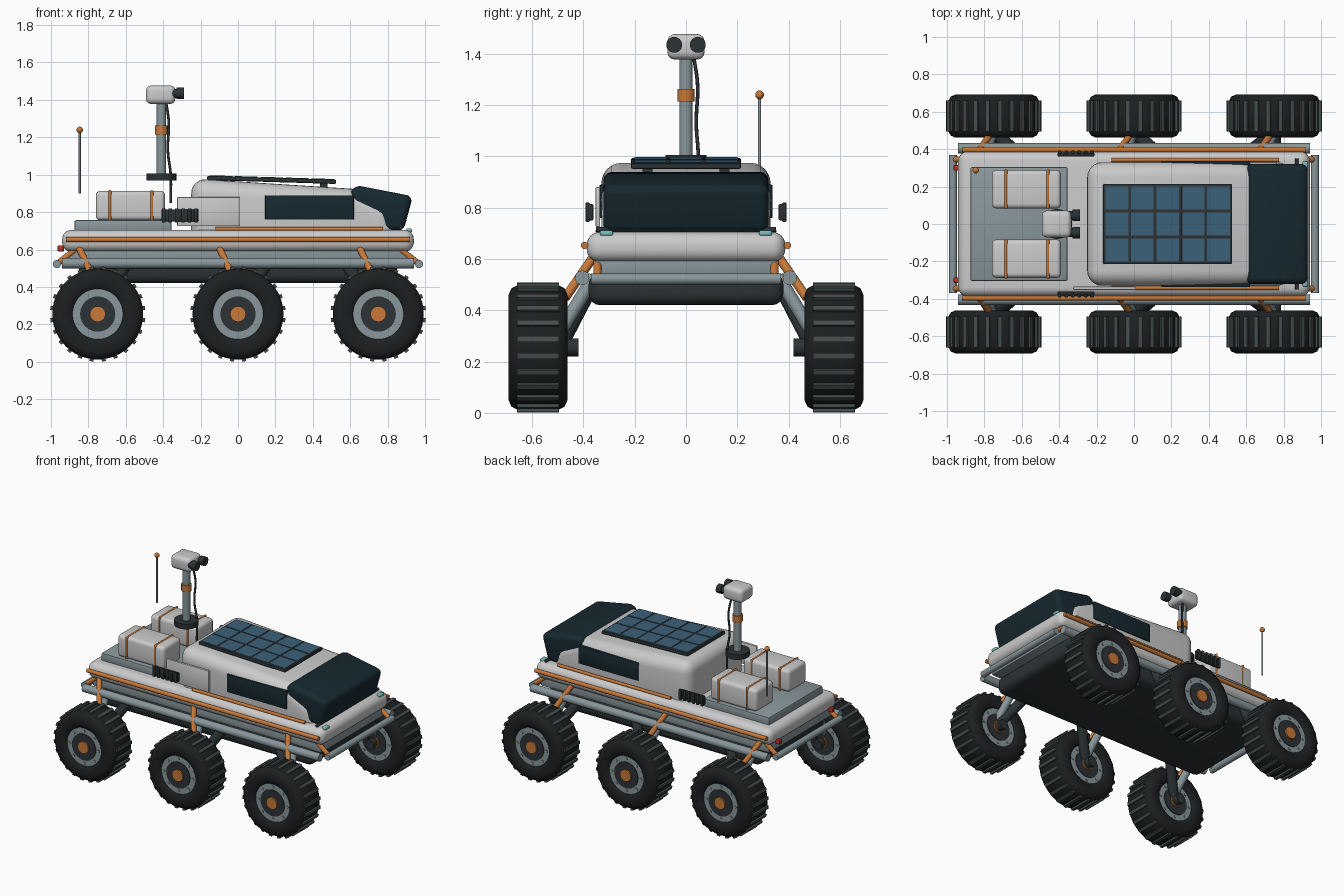
import bpy, bmesh
from math import pi, sin, cos, radians
from mathutils import Vector, Matrix

if "Cube" in bpy.data.objects:
    bpy.data.objects.remove(bpy.data.objects["Cube"])

MATS = {}
for n, c in dict(white=(.62, .62, .60), steel=(.25, .31, .33), dark=(.025, .032, .035),
                 tyre=(.012, .014, .015), tread=(.06, .075, .075), glass=(.008, .022, .03),
                 orange=(.58, .19, .04), cell=(.045, .12, .19), red=(.5, .03, .02),
                 teal=(.2, .5, .5)).items():
    MATS[n] = bpy.data.materials.new(n)
    MATS[n].diffuse_color = (*c, 1)


def finish(name, bm, mat):
    bmesh.ops.recalc_face_normals(bm, faces=bm.faces)
    me = bpy.data.meshes.new(name)
    bm.to_mesh(me)
    bm.free()
    me.materials.append(MATS[mat])
    ob = bpy.data.objects.new(name, me)
    bpy.context.collection.objects.link(ob)
    bpy.ops.object.select_all(action='DESELECT')
    ob.select_set(True)
    bpy.context.view_layer.objects.active = ob
    bpy.ops.object.shade_smooth_by_angle(angle=radians(38))
    return ob


def bevel(bm, w, seg=4):
    es = [e for e in bm.edges if e.calc_face_angle(0) > radians(40)]
    bmesh.ops.bevel(bm, geom=es, offset=w, segments=seg, profile=.5,
                    affect='EDGES', clamp_overlap=True)


def box(name, x, y, z, mat, bev=0, seg=4):
    """Box from (min, max) ranges, optionally rounded."""
    bm = bmesh.new()
    bmesh.ops.create_cube(bm, size=1)
    for v in bm.verts:
        v.co = [(r[0] + r[1]) / 2 + c * (r[1] - r[0]) for r, c in zip((x, y, z), v.co)]
    if bev:
        bevel(bm, bev, seg)
    return finish(name, bm, mat)


def rod(name, a, b, r, mat, n=20):
    """Cylinder between two points."""
    a, b = Vector(a), Vector(b)
    bm = bmesh.new()
    m = Matrix.Translation((a + b) / 2) @ (b - a).to_track_quat('Z', 'Y').to_matrix().to_4x4()
    bmesh.ops.create_cone(bm, cap_ends=True, segments=n, radius1=r, radius2=r,
                          depth=(b - a).length, matrix=m)
    return finish(name, bm, mat)


def prism(name, pts, hy, mat, bev):
    """Side profile (x, z) extruded across y and rounded."""
    bm = bmesh.new()
    f = bm.faces.new([bm.verts.new((x, -hy, z)) for x, z in pts])
    ext = bmesh.ops.extrude_face_region(bm, geom=[f])
    for v in ext['geom']:
        if isinstance(v, bmesh.types.BMVert):
            v.co.y = hy
    bmesh.ops.recalc_face_normals(bm, faces=bm.faces)
    bevel(bm, bev, 6)
    return finish(name, bm, mat)


# Body: belly, chassis plate, hull, cabin and wrap-round windscreen
box("belly", (-.85, .85), (-.38, .38), (.42, .545), "dark", .045)
box("chassis_plate", (-.91, .91), (-.355, .355), (.53, .61), "steel", .01, 2)
box("hull", (-.94, .94), (-.387, .387), (.588, .705), "white", .05, 6)
prism("cabin", [(-.25, .62), (-.25, .98), (.61, .925), (.82, .83), (.86, .62)], .33, "white", .08)
prism("windscreen", [(.60, .70), (.60, .925), (.65, .94), (.935, .885), (.885, .70)], .322, "glass", .035)
rod("nose_bar", (.87, -.35, .715), (.87, .35, .715), .01, "dark")

# Solar panel with cell grid, tilted along the roof
panel = [box("solar_panel", (-.345, .345), (-.215, .215), (-.013, .010), "dark", .008, 2)]
for i in range(5):
    for j in range(3):
        cx, cy = (i - 2) * .136, (j - 1) * .139
        panel.append(box("solar_cell", (cx - .061, cx + .061), (cy - .062, cy + .062),
                         (.005, .013), "cell"))
for x in (-.25, .28):
    for y in (-.15, .15):
        panel.append(box("panel_foot", (x - .02, x + .02), (y - .02, y + .02), (-.05, -.01), "dark"))
for ob in panel:
    ob.matrix_world = Matrix.Translation((.18, 0, .974)) @ Matrix.Rotation(.03, 4, 'Y')

# Cargo deck
box("cargo_deck", (-.875, -.355), (-.305, .305), (.69, .757), "steel", .01, 2)

# Parts repeated on both sides
for s in (-1, 1):
    def yy(a, b):
        return tuple(sorted((s * a, s * b)))
    rod("side_rail", (-.94, s * .405, .527), (.94, s * .405, .527), .028, "steel")
    rod("hull_stripe", (-.92, s * .396, .653), (.92, s * .396, .653), .014, "orange")
    rod("cabin_stripe", (-.12, s * .342, .709), (.775, s * .342, .709), .011, "orange")
    box("side_window", (.145, .62), yy(.31, .337), (.76, .89), "glass", .004, 2)
    box("headlight", (.90, .93), yy(.285, .335), (.69, .712), "teal", .008, 3)
    # side vent with slats
    box("vent", (-.41, -.21), yy(.36, .382), (.75, .815), "dark", .008, 2)
    for i in range(6):
        x = -.397 + i * .0345
        box("vent_slat", (x - .010, x + .010), yy(.375, .392), (.745, .82), "dark", .004, 2)
    # crates and straps
    box("crate", (-.76, -.39), yy(.083, .288), (.755, .914), "white", .025)
    for x in (-.685, -.46):
        box("crate_strap", (x - .008, x + .008), yy(.079, .292), (.752, .918), "orange", .025)
    # bumpers, their struts and tail lights
    rod("bumper", (s * .968, -.37, .522), (s * .968, .37, .522), .022, "steel")
    for y in (-.345, .345):
        rod("bumper_strut", (s * .87, y, .60), (s * .965, y, .525), .016, "orange")
    box("tail_light", (-.965, -.93), yy(.285, .315), (.59, .622), "red", .006, 2)
    # suspension
    for x, d in ((-.75, .15), (0, .15), (.75, -.17)):
        rod("swing_arm", (x + d, s * .36, .52), (x, s * .49, .27), .033, "dark")
        rod("spring", (x - .10, s * .36, .61), (x - .025, s * .47, .45), .018, "orange")
        rod("damper", (x - .05, s * .36, .53), (x, s * .50, .30), .026, "steel")
        rod("axle", (x, s * .42, .255), (x, s * .5, .255), .035, "dark")

# Marker plate on the front side
box("marker_plate", (-.325, .012), (-.352, -.335), (.725, .88), "white", .004, 2)

# Camera mast
MX = -.41
rod("mast_base", (MX, 0, .97), (MX, 0, 1.006), .08, "dark", 32)
rod("mast", (MX, 0, .98), (MX, 0, 1.39), .026, "steel", 24)
rod("mast_collar", (MX, 0, 1.215), (MX, 0, 1.262), .034, "orange", 24)
box("camera_head", (-.492, -.335), (-.072, .072), (1.378, 1.477), "white", .028)
for y in (-.046, .046):
    rod("camera_eye", (-.36, y, 1.435), (-.312, y, 1.435), .024, "dark")
    rod("camera_lens", (-.328, y, 1.435), (-.29, y, 1.435), .031, "dark", 24)
cu = bpy.data.curves.new("mast_cable", 'CURVE')
cu.dimensions = '3D'
cu.bevel_depth = .007
cu.bevel_resolution = 2
cu.use_fill_caps = True
pts = [(-.385, .03, 1.39), (-.37, .045, 1.28), (-.375, .04, 1.13), (-.36, .048, 1.0), (-.36, .045, .85)]
sp = cu.splines.new('BEZIER')
sp.bezier_points.add(len(pts) - 1)
for p, c in zip(sp.bezier_points, pts):
    p.co = c
    p.handle_left_type = p.handle_right_type = 'AUTO'
cu.materials.append(MATS["dark"])
bpy.context.collection.objects.link(bpy.data.objects.new("mast_cable", cu))

# Antenna
rod("antenna", (-.846, .287, .90), (-.846, .287, 1.24), .006, "steel", 12)
bm = bmesh.new()
bmesh.ops.create_uvsphere(bm, u_segments=16, v_segments=10, radius=.017,
                          matrix=Matrix.Translation((-.846, .287, 1.24)))
finish("antenna_tip", bm, "orange")

# Wheel: lathed tyre, tread bars, rim, bolts and hub, built once at the origin
bm = bmesh.new()
half = [(.130, .095), (.145, .108), (.165, .115), (.205, .115), (.230, .104), (.243, .080)]
prof = half + [(r, -y) for r, y in reversed(half)]
vs = [bm.verts.new((r, y, 0)) for r, y in prof]
es = [bm.edges.new((vs[i], vs[(i + 1) % len(vs)])) for i in range(len(vs))]
bmesh.ops.spin(bm, geom=vs + es, cent=(0, 0, 0), axis=(0, 1, 0), angle=2 * pi, steps=48,
               use_merge=True)
bmesh.ops.remove_doubles(bm, verts=bm.verts, dist=1e-5)
wheel = [finish("tyre", bm, "tyre")]
bm = bmesh.new()
for i in range(24):
    m = (Matrix.Rotation(2 * pi * (i + .5) / 24, 4, 'Y') @ Matrix.Translation((0, 0, .243))
         @ Matrix.Diagonal((.022, .165, .024, 1)))
    bmesh.ops.create_cube(bm, size=1, matrix=m)
wheel.append(finish("tread_bars", bm, "tread"))
wheel.append(rod("rim", (0, -.099, 0), (0, .099, 0), .136, "steel", 40))
wheel.append(rod("rim_centre", (0, -.104, 0), (0, .104, 0), .094, "dark", 40))
wheel.append(rod("hub", (0, -.114, 0), (0, .114, 0), .042, "orange", 24))
bm = bmesh.new()
for i in range(8):
    a = 2 * pi * i / 8
    m = Matrix.Translation((.115 * cos(a), 0, .115 * sin(a))) @ Matrix.Rotation(pi / 2, 4, 'X')
    bmesh.ops.create_cone(bm, cap_ends=True, segments=8, radius1=.009, radius2=.009,
                          depth=.208, matrix=m)
wheel.append(finish("rim_bolts", bm, "steel"))
for k, (x, y) in enumerate([(x, y) for x in (-.75, 0, .75) for y in (-.577, .577)]):
    for part in wheel:
        ob = part
        if k < 5:
            ob = part.copy()
            bpy.context.collection.objects.link(ob)
        ob.location = (x, y, .255)

for m in bpy.data.materials:
    if m.users and not m.is_grease_pencil:
        m.use_nodes = True
        m.node_tree.nodes["Principled BSDF"].inputs["Base Color"].default_value = m.diffuse_color
